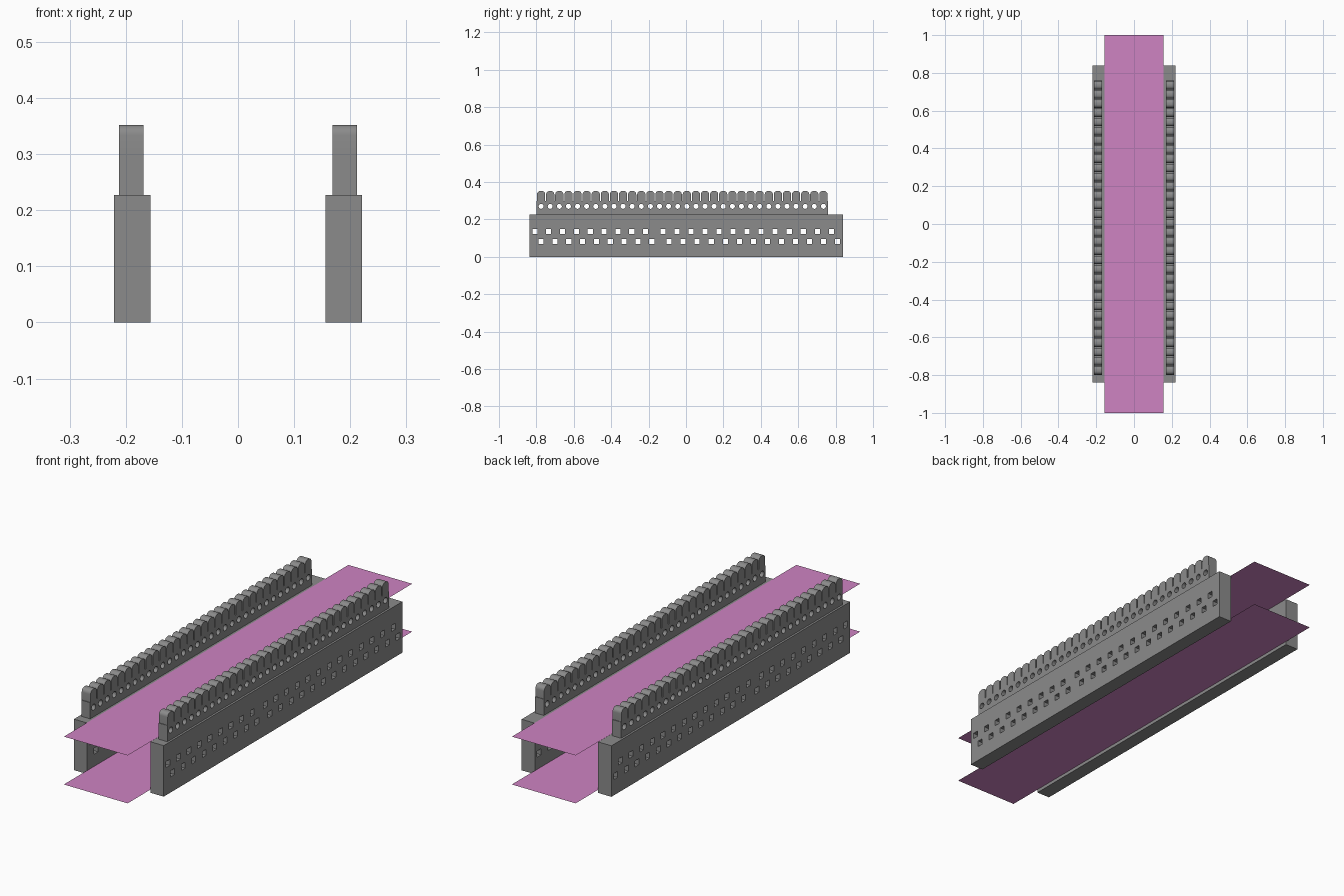
import bpy
import math

if "Cube" in bpy.data.objects:
    bpy.data.objects.remove(bpy.data.objects["Cube"], do_unlink=True)


def material(name, color):
    mat = bpy.data.materials.new(name)
    mat.use_nodes = True
    mat.diffuse_color = color
    mat.node_tree.nodes["Principled BSDF"].inputs["Base Color"].default_value = color
    return mat


STONE = material("stone grey", (0.26, 0.26, 0.26, 1))
PINK = material("pink", (0.62, 0.23, 0.54, 1))

WALL_TOP = 0.227
SEAM = -0.153
FRONT, REAR = -0.838, 0.84
COMB_FRONT, COMB_REAR, TEETH = -0.799, 0.759, 32
PITCH = (COMB_REAR - COMB_FRONT) / TEETH


def arc(cy, cz, radius, start, end, steps):
    angles = [math.radians(start + (end - start) * i / steps) for i in range(steps + 1)]
    return [(cy + radius * math.cos(a), cz + radius * math.sin(a)) for a in angles]


def square(cy, cz, half):
    return [(cy - half, cz - half), (cy + half, cz - half),
            (cy + half, cz + half), (cy - half, cz + half)]


def slab(name, loops, x, half_thickness):
    """Extrude a side profile (outline first, then holes) along x."""
    curve = bpy.data.curves.new(name, "CURVE")
    curve.dimensions = "2D"
    curve.fill_mode = "BOTH"
    curve.extrude = half_thickness
    for loop in loops:
        spline = curve.splines.new("POLY")
        spline.points.add(len(loop) - 1)
        for point, (y, z) in zip(spline.points, loop):
            point.co = (y, z, 0, 1)
        spline.use_cyclic_u = True
    obj = bpy.data.objects.new(name, curve)
    bpy.context.collection.objects.link(obj)
    obj.rotation_euler = (math.pi / 2, 0, math.pi / 2)
    obj.location.x = x
    bpy.ops.object.select_all(action="DESELECT")
    obj.select_set(True)
    bpy.context.view_layer.objects.active = obj
    bpy.ops.object.convert(target="MESH")
    obj = bpy.context.object
    obj.data.materials.clear()
    obj.data.materials.append(STONE)
    bpy.ops.object.shade_smooth_by_angle(angle=math.radians(35))


def wall_loops(start, end, count):
    """Wall block with two staggered rows of square through holes."""
    loops = [[(start, 0), (end, 0), (end, WALL_TOP), (start, WALL_TOP)]]
    margin, stagger = 0.03, 0.033
    step = (end - start - 2 * margin - stagger) / (count - 1)
    for i in range(count):
        y = start + margin + i * step
        loops.append(square(y, 0.136, 0.0135))
        loops.append(square(y + stagger, 0.083, 0.0135))
    return loops


def comb_loops():
    """Parapet with rounded teeth and a round hole under each tooth."""
    base, top, radius, gap = 0.299, 0.352, 0.018, 0.0025
    outline = [(COMB_REAR, WALL_TOP), (COMB_FRONT, WALL_TOP), (COMB_FRONT, base)]
    holes = []
    for i in range(TEETH):
        left = COMB_FRONT + i * PITCH + gap
        right = left + PITCH - 2 * gap
        outline.append((left, base))
        outline += arc(left + radius, top - radius, radius, 180, 90, 6)
        outline += arc(right - radius, top - radius, radius, 90, 0, 6)
        outline.append((right, base))
        holes.append(arc((left + right) / 2, 0.27, 0.0135, 0, 337.5, 15))
    outline.append((COMB_REAR, base))
    return [outline] + holes


# Two matching walls, each a short front block, a long rear block and a parapet
for side, sign in (("left", 1), ("right", -1)):
    slab(side + "_wall_front", wall_loops(FRONT, SEAM, 9), sign * 0.1885, 0.0325)
    slab(side + "_wall_rear", wall_loops(SEAM, REAR, 13), sign * 0.1885, 0.0325)
    slab(side + "_parapet", comb_loops(), sign * 0.19, 0.0217)

# Flat sheets between the walls
for name, z in (("lower_sheet", 0.015), ("upper_sheet", 0.228)):
    bpy.ops.mesh.primitive_plane_add(size=2, location=(0, 0, z))
    sheet = bpy.context.object
    sheet.name = name
    sheet.scale.x = 0.157
    sheet.data.materials.append(PINK)
